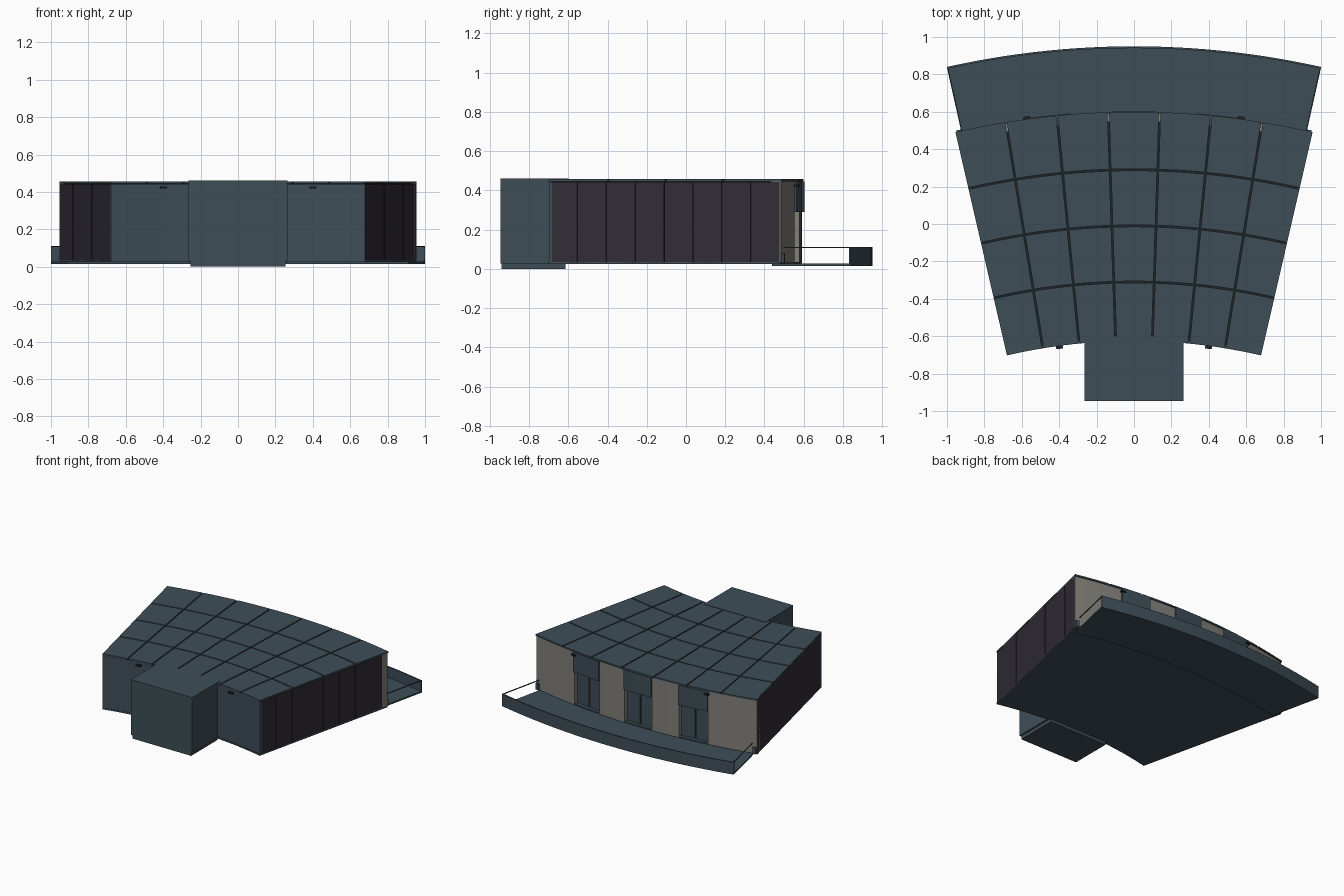
import bpy, bmesh, math
from mathutils import Vector

cube = bpy.data.objects.get("Cube")
if cube:
    bpy.data.objects.remove(cube, do_unlink=True)

APEX = -3.645            # y of the point all radial lines meet at
HALF = 13.0              # half opening angle in degrees
R_IN, R_OUT = 3.02, 4.245
COLS = 7


def material(name, rgb):
    m = bpy.data.materials.new(name)
    m.use_nodes = True
    m.diffuse_color = (*rgb, 1)
    m.node_tree.nodes["Principled BSDF"].inputs["Base Color"].default_value = (*rgb, 1)
    return m


slate = material("slate blue", (0.048, 0.076, 0.095))
plum = material("dark plum cladding", (0.030, 0.026, 0.038))
stone = material("warm grey stone", (0.22, 0.212, 0.19))
shadow = material("dark joint", (0.012, 0.017, 0.02))


def polar(r, deg):
    a = math.radians(deg)
    return r * math.sin(a), APEX + r * math.cos(a)


def add_object(name, bm, mat):
    bmesh.ops.recalc_face_normals(bm, faces=bm.faces)
    mesh = bpy.data.meshes.new(name)
    bm.to_mesh(mesh)
    bm.free()
    mesh.materials.append(mat)
    obj = bpy.data.objects.new(name, mesh)
    bpy.context.collection.objects.link(obj)
    return obj


def sector(name, r0, r1, a0, a1, z0, z1, mat):
    """Curved slab between two radii and two angles."""
    n = max(1, math.ceil((a1 - a0) / 1.0))
    angles = [a0 + (a1 - a0) * i / n for i in range(n + 1)]
    bm = bmesh.new()
    rings = []
    for a in angles:
        rings.append([bm.verts.new((*polar(r, a), z))
                      for r, z in ((r0, z0), (r1, z0), (r1, z1), (r0, z1))])
    for p, q in zip(rings, rings[1:]):
        for i in range(4):
            j = (i + 1) % 4
            bm.faces.new((p[i], p[j], q[j], q[i]))
    bm.faces.new(rings[0])
    bm.faces.new(rings[-1])
    return add_object(name, bm, mat)


def box(name, x, y, z, mat, turn=0):
    """Box from (min, max) ranges, turned about its own centre."""
    bm = bmesh.new()
    bmesh.ops.create_cube(bm, size=1)
    for v in bm.verts:
        v.co = Vector((v.co.x * (x[1] - x[0]), v.co.y * (y[1] - y[0]), v.co.z * (z[1] - z[0])))
    obj = add_object(name, bm, mat)
    obj.location = [(r[0] + r[1]) / 2 for r in (x, y, z)]
    obj.rotation_euler.z = math.radians(turn)
    return obj


def polar_box(name, r, deg, width, depth, z, mat):
    x, y = polar(r, deg)
    return box(name, (x - width / 2, x + width / 2), (y - depth / 2, y + depth / 2), z, mat, -deg)


# Building core and floor
sector("core", R_IN + 0.015, R_OUT - 0.05, -HALF + 0.15, HALF - 0.15, 0.03, 0.447, shadow)
sector("floor_slab", R_IN, R_OUT - 0.01, -HALF, HALF, 0.024, 0.036, slate)

# Front wall either side of the porch
sector("front_wall", R_IN + 0.003, R_IN + 0.02, -HALF, HALF, 0.03, 0.443, slate)

# Side cladding, eight panels a side
for side, sign in (("left", 1), ("right", -1)):
    step = (R_OUT - 0.015 - R_IN) / 8
    for i in range(8):
        r = R_IN + 0.003 + i * step
        a, b = sorted((sign * (HALF - 0.2), sign * HALF))
        sector(f"{side}_cladding_{i + 1}", r, r + step - 0.003, a, b, 0.03, 0.443, plum)

# Roof panels separated by narrow joints
rows = [R_IN, 3.335, 3.635, 3.935, R_OUT]
col = 2 * HALF / COLS
for k, (r0, r1) in enumerate(zip(rows, rows[1:])):
    for c in range(COLS):
        a = -HALF + c * col
        gap = math.degrees(0.0045 / ((r0 + r1) / 2))
        sector(f"roof_panel_{k + 1}_{c + 1}", r0 + (0.0045 if k else 0),
               r1 - (0.0045 if k < 3 else 0),
               a + (gap if c else 0), a + col - (gap if c < COLS - 1 else 0),
               0.445, 0.457, slate)

# Back wall: stone piers between three recessed bays
BAY, BAY_HALF = 6.25, 1.6
edges = [-HALF]
for centre in (-BAY, 0, BAY):
    edges += [centre - BAY_HALF, centre + BAY_HALF]
edges.append(HALF)
for i in range(0, len(edges), 2):
    sector(f"stone_pier_{i // 2 + 1}", R_OUT - 0.06, R_OUT - 0.008,
           edges[i], edges[i + 1], 0.03, 0.445, stone)

for i, centre in enumerate((-BAY, 0, BAY)):
    sector(f"bay_header_{i + 1}", R_OUT - 0.06, R_OUT + 0.004,
           centre - BAY_HALF, centre + BAY_HALF, 0.29, 0.445, slate)
    for s in (-1, 1):
        a, b = sorted((centre + s * 0.05, centre + s * (BAY_HALF - 0.05)))
        sector(f"bay_door_{i + 1}_{'left' if s > 0 else 'right'}",
               R_OUT - 0.052, R_OUT - 0.038, a, b, 0.036, 0.287, slate)

# Porch with a lower plinth
box("porch", (-0.265, 0.265), (-0.945, -0.6), (0.027, 0.46), slate)
box("porch_plinth", (-0.253, 0.253), (-0.94, -0.615), (0, 0.03), slate)

# Balcony slab, parapet, corner posts and side rails
B_HALF, B_OUT = 12.58, 4.595
sector("balcony_slab", R_OUT - 0.06, B_OUT, -B_HALF, B_HALF, 0.015, 0.027, slate)
sector("balcony_parapet", B_OUT - 0.01, B_OUT, -B_HALF, B_HALF, 0.027, 0.11, slate)
for side, sign in (("left", 1), ("right", -1)):
    polar_box(f"{side}_balcony_rail", (R_OUT + B_OUT) / 2, sign * (B_HALF - 0.05),
              0.006, B_OUT - R_OUT, (0.106, 0.112), slate)
    polar_box(f"{side}_wall_post", R_OUT, sign * (HALF - 0.25), 0.025, 0.014, (0.03, 0.08), slate)
    # Small wall lamps under the roof edge
    polar_box(f"{side}_front_lamp", R_IN - 0.005, sign * 7.6, 0.036, 0.022, (0.418, 0.43), shadow)
    polar_box(f"{side}_back_lamp", R_OUT + 0.003, sign * 7.75, 0.036, 0.022, (0.418, 0.43), shadow)
